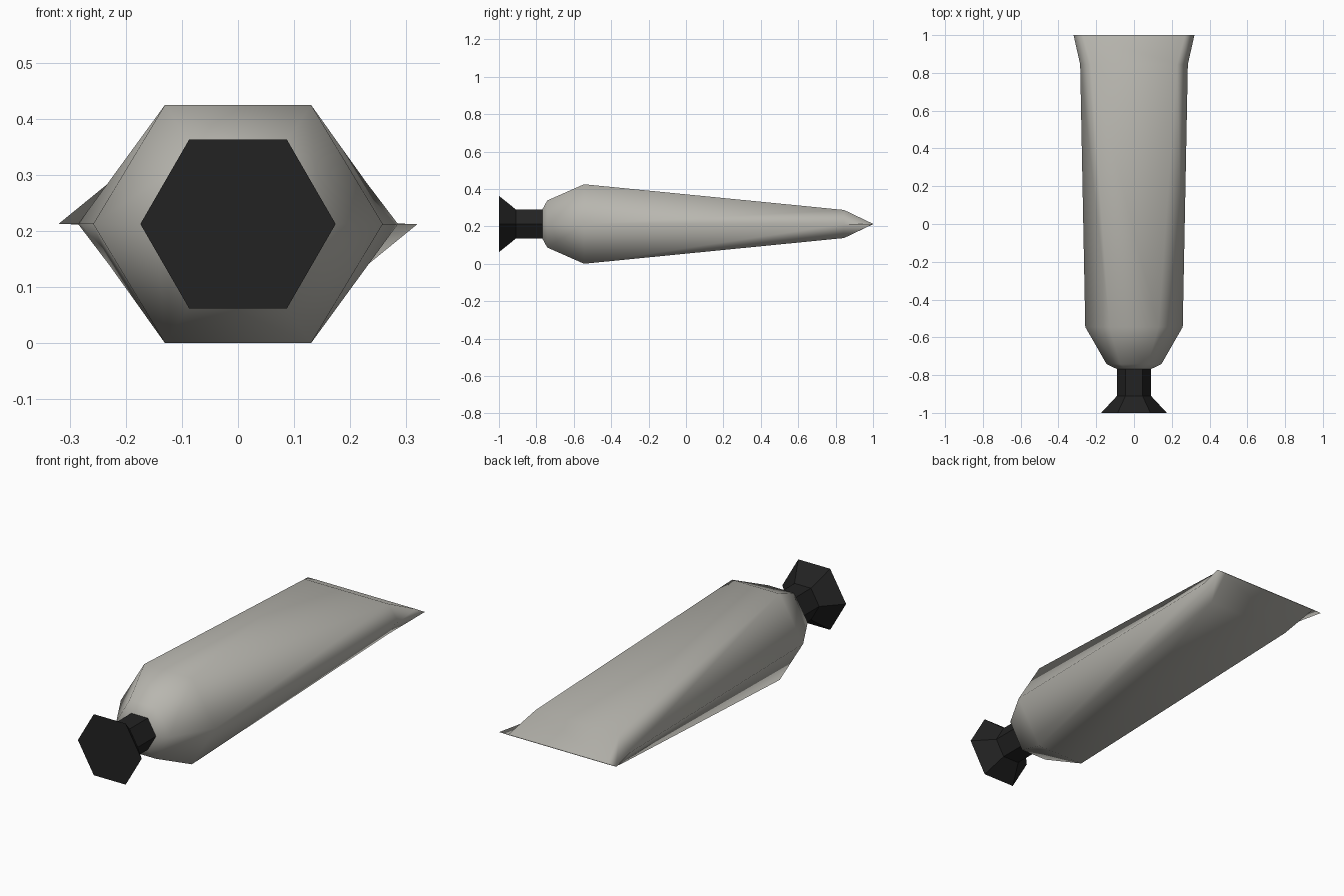
import bpy, bmesh, math

if "Cube" in bpy.data.objects:
    bpy.data.objects.remove(bpy.data.objects["Cube"])

CENTRE_Z = 0.2125


def material(name, colour):
    m = bpy.data.materials.new(name)
    m.diffuse_color = (*colour, 1)
    m.use_nodes = True
    m.node_tree.nodes["Principled BSDF"].inputs["Base Color"].default_value = m.diffuse_color
    return m


def loft(name, stations, mat, smooth):
    """Skin six-sided rings; each station is (y, side x, top x, half height)."""
    bm = bmesh.new()
    rings = []
    for y, w, a, h in stations:
        outline = [(w, 0), (a, h), (-a, h), (-w, 0), (-a, -h), (a, -h)]
        rings.append([bm.verts.new((x, y, CENTRE_Z + z)) for x, z in outline])
    for r, s in zip(rings, rings[1:]):
        for i in range(6):
            j = (i + 1) % 6
            bm.faces.new((r[i], r[j], s[j], s[i]))
    bm.faces.new(rings[0])
    bm.faces.new(rings[-1])
    bmesh.ops.recalc_face_normals(bm, faces=bm.faces)
    for f in bm.faces:
        f.smooth = smooth and len(f.verts) == 4
    # hard edges around the end faces
    for f in bm.faces:
        if len(f.verts) == 6:
            for e in f.edges:
                e.smooth = False
    mesh = bpy.data.meshes.new(name)
    bm.to_mesh(mesh)
    bm.free()
    mesh.materials.append(mat)
    obj = bpy.data.objects.new(name, mesh)
    bpy.context.collection.objects.link(obj)
    return obj


def hexagon(y, r):
    return (y, r, r / 2, r * math.sqrt(3) / 2)


metal = material("tube grey", (0.48, 0.47, 0.43))
black = material("cap black", (0.016, 0.016, 0.016))

# Squeezable tube: shoulder, tapering body, flattened crimped end
loft("tube_body", [
    hexagon(-0.768, 0.09),
    hexagon(-0.742, 0.145),
    (-0.545, 0.258, 0.13, 0.2125),
    (0.845, 0.285, 0.228, 0.075),
    (1.0, 0.32, 0.27, 0.001),
], metal, True)

# Cap: narrow neck flaring to a wide flat foot
loft("screw_cap", [
    hexagon(-1.0, 0.174),
    hexagon(-0.91, 0.09),
    hexagon(-0.76, 0.09),
], black, False)
